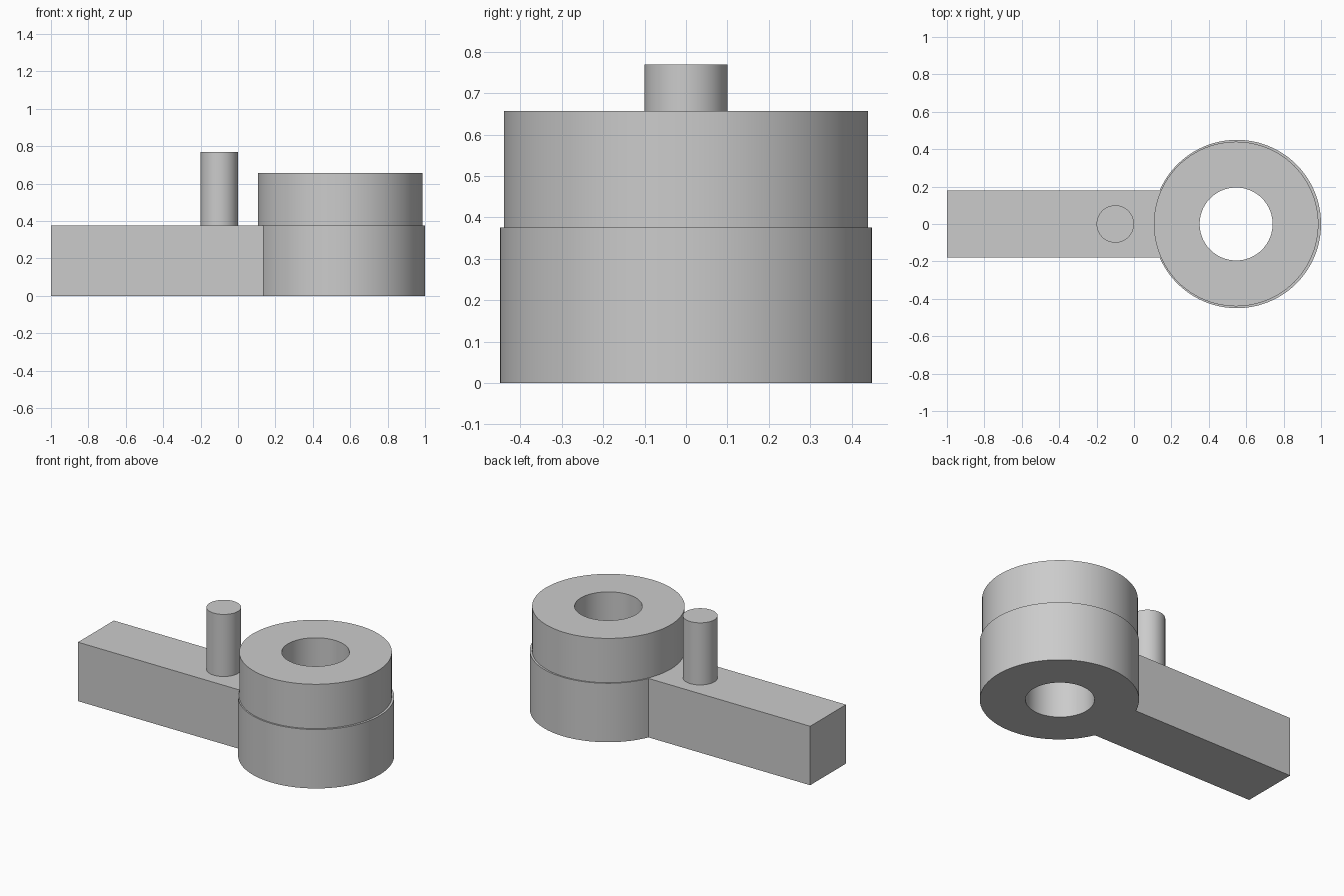
import bpy, bmesh, math

if "Cube" in bpy.data.objects:
    bpy.data.objects.remove(bpy.data.objects["Cube"], do_unlink=True)

SEGMENTS = 96
EYE_X, EYE_R, BORE_R = 0.55, 0.45, 0.195
COLLAR_X, COLLAR_R = 0.546, 0.44
ARM_HALF, PLATE_TOP, COLLAR_TOP, PIN_TOP = 0.18, 0.375, 0.657, 0.77

grey = bpy.data.materials.new("plain grey")
grey.use_nodes = True
grey.diffuse_color = (0.6, 0.6, 0.6, 1)
grey.node_tree.nodes["Principled BSDF"].inputs["Base Color"].default_value = (0.6, 0.6, 0.6, 1)


def arc(cx, radius, start=0.0, sweep=math.tau, steps=SEGMENTS):
    """Points along an arc centred on y = 0."""
    return [(cx + radius * math.cos(start + sweep * i / steps),
             radius * math.sin(start + sweep * i / steps)) for i in range(steps)]


def extrude(name, outline, bottom, top):
    """Solid prism from a flat outline."""
    bm = bmesh.new()
    base = bm.faces.new([bm.verts.new((x, y, bottom)) for x, y in outline])
    moved = bmesh.ops.extrude_face_region(bm, geom=[base], use_keep_orig=True)["geom"]
    bmesh.ops.translate(bm, vec=(0, 0, top - bottom),
                        verts=[g for g in moved if isinstance(g, bmesh.types.BMVert)])
    bmesh.ops.recalc_face_normals(bm, faces=bm.faces)
    mesh = bpy.data.meshes.new(name)
    bm.to_mesh(mesh)
    bm.free()
    mesh.materials.append(grey)
    obj = bpy.data.objects.new(name, mesh)
    bpy.context.collection.objects.link(obj)
    return obj


def activate(obj):
    bpy.ops.object.select_all(action='DESELECT')
    obj.select_set(True)
    bpy.context.view_layer.objects.active = obj


# Lever plate: straight arm running into a round eye
join = math.pi - math.asin(ARM_HALF / EYE_R)
eye = arc(EYE_X, EYE_R, -join, 2 * join)
eye.append((EYE_X + EYE_R * math.cos(join), ARM_HALF))
lever = extrude("lever_arm", eye + [(-1, ARM_HALF), (-1, -ARM_HALF)], 0, PLATE_TOP)

# Raised collar over the eye, and the upright pin on the arm
collar = extrude("collar", arc(COLLAR_X, COLLAR_R), PLATE_TOP, COLLAR_TOP)
pin = extrude("pin", arc(-0.1, 0.1, steps=64), PLATE_TOP, PIN_TOP)

# Bore through the eye and collar
cutter = extrude("bore_cutter", arc(COLLAR_X, BORE_R), -0.1, 1)
cutter.hide_render = True
for part in (lever, collar):
    cut = part.modifiers.new("bore", 'BOOLEAN')
    cut.operation = 'DIFFERENCE'
    cut.solver = 'EXACT'
    cut.object = cutter
    activate(part)
    bpy.ops.object.modifier_apply(modifier=cut.name)
bpy.data.objects.remove(cutter, do_unlink=True)

# Smooth round walls, crisp rims
for part in (lever, collar, pin):
    activate(part)
    bpy.ops.object.shade_smooth_by_angle(angle=math.radians(20))
